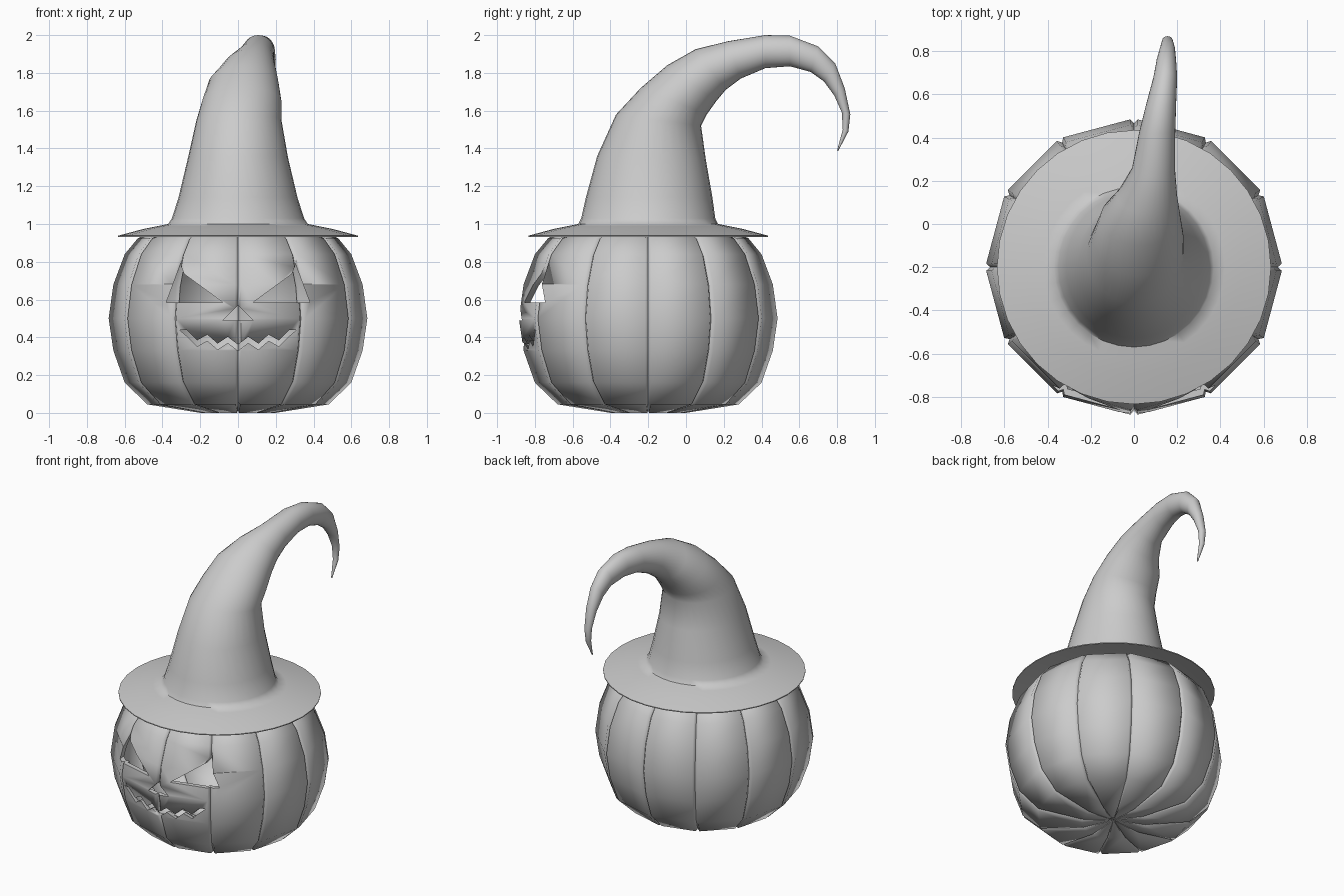
import bpy, bmesh
from math import sin, cos, radians, tau
from mathutils import Vector

cube = bpy.data.objects.get("Cube")
if cube:
    bpy.data.objects.remove(cube, do_unlink=True)

grey = bpy.data.materials.new("plain grey")
grey.use_nodes = True
GREY = (0.6, 0.6, 0.6, 1)
grey.diffuse_color = GREY
grey.node_tree.nodes["Principled BSDF"].inputs["Base Color"].default_value = GREY

AXIS = Vector((0, -0.2, 0))


def add_object(name, bm):
    mesh = bpy.data.meshes.new(name)
    bm.to_mesh(mesh)
    bm.free()
    mesh.materials.append(grey)
    obj = bpy.data.objects.new(name, mesh)
    bpy.context.collection.objects.link(obj)
    return obj


def activate(obj):
    bpy.ops.object.select_all(action="DESELECT")
    obj.select_set(True)
    bpy.context.view_layer.objects.active = obj


def skin(bm, rings):
    """Bridge a list of point rings and close both ends."""
    loops = [[bm.verts.new(p) for p in ring] for ring in rings]
    for a, b in zip(loops, loops[1:]):
        for i in range(len(a)):
            j = (i + 1) % len(a)
            bm.faces.new((a[i], a[j], b[j], b[i]))
    bm.faces.new(loops[0])
    bm.faces.new(loops[-1])
    bmesh.ops.recalc_face_normals(bm, faces=bm.faces)


# Pumpkin: twelve flat panels divided by narrow grooves
PROFILE = [(0.03, 0.015), (0.2, 0), (0.48, 0.045), (0.6, 0.16), (0.66, 0.33),
           (0.685, 0.5), (0.66, 0.68), (0.6, 0.84), (0.53, 0.925),
           (0.45, 0.96), (0.25, 0.975), (0.03, 0.965)]
CORE = AXIS + Vector((0, 0, 0.47))


def pumpkin_rings(size):
    rings = []
    for r, z in PROFILE:
        ring = []
        for k in range(12):
            for offset, depth in ((-1.4, 1), (0, 0.972), (1.4, 1)):
                a = radians(30 * k + offset)
                p = AXIS + Vector((r * cos(a), r * sin(a), z))
                ring.append(CORE + (p - CORE) * size * depth)
        rings.append(ring)
    return rings


bm = bmesh.new()
skin(bm, pumpkin_rings(0.955))          # hollow inside
bmesh.ops.reverse_faces(bm, faces=bm.faces)
outer = bmesh.new()
skin(outer, pumpkin_rings(1))
shell = bpy.data.meshes.new("shell")
outer.to_mesh(shell)
outer.free()
bm.from_mesh(shell)
bpy.data.meshes.remove(shell)
pumpkin = add_object("pumpkin", bm)


# Carved face: prisms pushed through the front wall
def carve(name, outline):
    bm = bmesh.new()
    skin(bm, [[(x, y, z) for x, z in outline] for y in (-1, -0.6)])
    cutter = add_object(name, bm)
    cutter.hide_render = True
    activate(pumpkin)
    mod = pumpkin.modifiers.new(name, "BOOLEAN")
    mod.operation = "DIFFERENCE"
    mod.solver = "EXACT"
    mod.object = cutter
    bpy.ops.object.modifier_apply(modifier=mod.name)
    bpy.data.objects.remove(cutter, do_unlink=True)


EYE = [(0.08, 0.585), (0.38, 0.585), (0.305, 0.785), (0.285, 0.735)]
for side in (-1, 1):
    carve("eye_cutter", [(side * x, z) for x, z in EYE])
carve("nose_cutter", [(-0.08, 0.49), (0.08, 0.49), (0, 0.57)])

zigzag = []
for i in range(11):
    x = -0.27 + 0.054 * i
    zigzag.append((x, 0.365 + 0.5 * x * x + (-0.02 if i % 2 else 0.02)))
upper = [(x, z + 0.016) for x, z in zigzag]
lower = [(x, z - 0.016) for x, z in reversed(zigzag)]
carve("mouth_cutter", [(-0.31, 0.44)] + upper + [(0.31, 0.44)] + lower)

# Hat: thin brim, then a cone that bends back into a drooping tip
SIDES = 32
BRIM = [(0.36, 0.985), (0.5, 0.964), (0.635, 0.932), (0.635, 0.938),
        (0.5, 0.974), (0.42, 0.99), (0.37, 1.0)]
# x centre, x radius, outer (y, z), inner (y, z)
CONE = [(0, 0.35, -0.555, 1.03, 0.155, 1.03),
        (0, 0.315, -0.53, 1.14, 0.14, 1.14),
        (0, 0.265, -0.47, 1.36, 0.105, 1.34),
        (0.005, 0.225, -0.37, 1.58, 0.08, 1.52),
        (0.02, 0.21, -0.24, 1.72, 0.11, 1.58),
        (0.03, 0.185, -0.1, 1.84, 0.16, 1.65),
        (0.06, 0.14, 0.05, 1.925, 0.21, 1.71),
        (0.09, 0.1, 0.22, 1.967, 0.29, 1.77),
        (0.107, 0.084, 0.42, 2, 0.42, 1.825),
        (0.125, 0.07, 0.55, 1.997, 0.55, 1.835),
        (0.145, 0.055, 0.7, 1.94, 0.66, 1.805),
        (0.15, 0.045, 0.79, 1.85, 0.73, 1.755),
        (0.155, 0.035, 0.84, 1.72, 0.785, 1.68),
        (0.155, 0.025, 0.87, 1.58, 0.825, 1.59),
        (0.155, 0.018, 0.86, 1.49, 0.83, 1.5),
        (0.155, 0.004, 0.805, 1.385, 0.8, 1.39)]


def ellipse(centre, across, along):
    angles = [tau * i / SIDES for i in range(SIDES)]
    return [centre + across * cos(a) + along * sin(a) for a in angles]


rings = [ellipse(AXIS + Vector((0, 0, z)), Vector((r, 0, 0)), Vector((0, -r, 0)))
         for r, z in BRIM]
for cx, rx, oy, oz, iy, iz in CONE:
    outside, inside = Vector((cx, oy, oz)), Vector((cx, iy, iz))
    rings.append(ellipse((outside + inside) / 2, Vector((rx, 0, 0)),
                         (outside - inside) / 2))
bm = bmesh.new()
skin(bm, rings)
hat = add_object("witch_hat", bm)

for obj, angle in ((pumpkin, 75), (hat, 50)):
    activate(obj)
    bpy.ops.object.shade_smooth_by_angle(angle=radians(angle))
